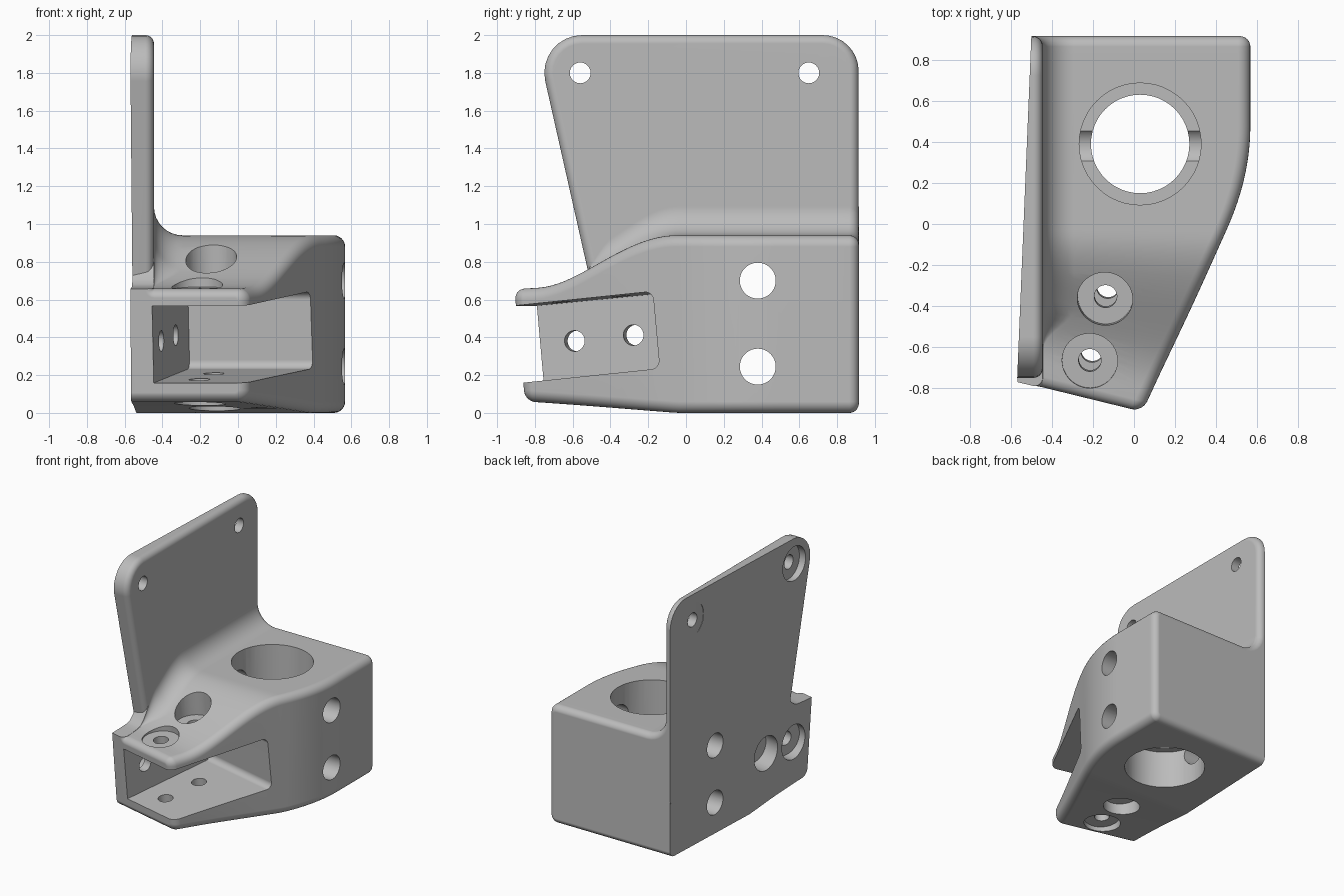
import bpy, bmesh, math
from mathutils import Vector, Matrix

if "Cube" in bpy.data.objects:
    bpy.data.objects.remove(bpy.data.objects["Cube"], do_unlink=True)

grey = bpy.data.materials.new("light_grey")
grey.use_nodes = True
grey.diffuse_color = (0.5, 0.5, 0.5, 1)
for node in grey.node_tree.nodes:
    if node.type == "BSDF_PRINCIPLED":
        node.inputs["Base Color"].default_value = (0.5, 0.5, 0.5, 1)


# ---------- helpers ----------
def smooth(a, b, t):
    u = min(1, max(0, (t - a) / (b - a)))
    return u * u * (3 - 2 * u)


def finish(bm, name):
    bmesh.ops.recalc_face_normals(bm, faces=bm.faces)
    mesh = bpy.data.meshes.new(name)
    bm.to_mesh(mesh)
    bm.free()
    mesh.materials.append(grey)
    obj = bpy.data.objects.new(name, mesh)
    bpy.context.collection.objects.link(obj)
    return obj


def loft(name, rings):
    """Skin equal-length rings and cap both ends."""
    bm = bmesh.new()
    rows = [[bm.verts.new(p) for p in ring] for ring in rings]
    n = len(rows[0])
    for a, b in zip(rows, rows[1:]):
        for i in range(n):
            j = (i + 1) % n
            bm.faces.new((a[i], a[j], b[j], b[i]))
    bm.faces.new(rows[0])
    bm.faces.new(rows[-1])
    return finish(bm, name)


def arc(cx, cz, r, a0, a1, n=6):
    angles = [math.radians(a0 + (a1 - a0) * i / n) for i in range(n + 1)]
    return [(cx + r * math.cos(a), cz + r * math.sin(a)) for a in angles]


def rounded(corners, inset=0, n=8):
    """Convex polygon of (u, v, radius), with round corners, shrunk by inset."""
    out = []
    for i, (u, v, r) in enumerate(corners):
        p = Vector((u, v))
        a = (Vector(corners[i - 1][:2]) - p).normalized()
        b = (Vector(corners[(i + 1) % len(corners)][:2]) - p).normalized()
        half = a.angle(b) / 2
        c = p + (a + b).normalized() * r / math.sin(half)
        start = p + a * r / math.tan(half) - c
        end = p + b * r / math.tan(half) - c
        for k in range(n + 1):
            d = start.slerp(end, k / n) if r > 0 else start
            out.append(c + d.normalized() * (r - inset))
    return out


def boolean(base, tool, operation="DIFFERENCE"):
    mod = base.modifiers.new(tool.name, "BOOLEAN")
    mod.operation, mod.solver, mod.object = operation, "EXACT", tool
    bpy.context.view_layer.objects.active = base
    bpy.ops.object.modifier_apply(modifier=mod.name)
    bpy.data.objects.remove(tool, do_unlink=True)


def drill(base, frame, start, end, r):
    """Cut a round hole between two points of the given frame."""
    s, e = frame @ Vector(start), frame @ Vector(end)
    turn = (e - s).to_track_quat("Z", "Y").to_matrix().to_4x4()
    bm = bmesh.new()
    bmesh.ops.create_cone(bm, cap_ends=True, segments=48, radius1=r, radius2=r,
                          depth=(e - s).length,
                          matrix=Matrix.Translation((s + e) / 2) @ turn)
    boolean(base, finish(bm, "drill"))


# ---------- block with a sloping nose ----------
FRONT, BACK, EDGE, CORNER, INNER = -0.92, 0.915, 0.05, 0.06, -0.445


def outer_x(y):
    return -0.57 + 0.0414 * (y + 0.77)


def right_x(t):
    if t < -0.03:
        return 0.45 + 0.459 * (t + 0.03)
    u = min(t + 0.03, 0.51)
    return 0.45 + 0.459 * (u - u * u / 1.02)


def top_z(t):
    s = smooth(-0.8, -0.05, t)
    return (0.655 + 0.06 * (t + 0.92)) * (1 - s) + 0.94 * s


def section(t, inset):
    """Cross-section: sharp outer side, round inner corners, fillet to plate."""
    xr, zt = right_x(t), top_z(t)
    zb = max(0, -0.07 * (t + 0.05))
    f = 0.002 + 0.15 * smooth(-0.75, -0.5, t)
    r = CORNER - inset
    pts = [(None, zb + inset)]
    pts += arc(xr - CORNER, zb + CORNER, r, -90, 0)
    pts += arc(xr - CORNER, zt - CORNER, r, 0, 90)
    pts += arc(INNER + f, zt + f, f + inset, 270, 180, 8)
    pts += [(None, zt + f)]
    k = 1 - smooth(-0.8, 0.1, t)
    ring = []
    for x, z in pts:
        left = x is None
        x = -0.55 if left else x
        for _ in range(3):
            y = t + k * (0.245 * (xr - x) - 0.095 * (z - 0.66))
            if left:
                x = outer_x(y) + 0.001
        ring.append((x, y, z))
    return ring


round_off = [(EDGE * (1 - math.cos(a)), EDGE * (1 - math.sin(a)))
             for a in [math.radians(d) for d in (5, 20, 35, 50, 65, 80)]]
round_off[0] = (0, EDGE * 0.92)
stations = [(FRONT + d, i) for d, i in round_off]
span = BACK - FRONT - 2 * EDGE
stations += [(FRONT + EDGE + span * i / 48, 0) for i in range(49)]
stations += [(BACK - d, i) for d, i in reversed(round_off)]
bracket = loft("mounting_bracket", [section(t, i) for t, i in stations])

# ---------- upright plate ----------
outline = [(-0.44, 0.4, 0.06), (0.914, 0.4, 0.06),
           (0.914, 2.0, 0.19), (-0.80, 2.0, 0.2)]
BEVEL = 0.045
rings = [[(outer_x(p.x), p.x, p.y) for p in rounded(outline)]]
for deg in range(0, 91, 15):
    a = math.radians(deg)
    inset = BEVEL * (1 - math.cos(a))
    x = INNER - BEVEL * (1 - math.sin(a))
    rings.append([(x, p.x, p.y) for p in rounded(outline, inset)])
boolean(bracket, loft("upright_plate", rings), "UNION")

# ---------- slanted nose pocket, open at front and inner side ----------
nose = (Matrix.Translation((-0.46, -0.81, 0.565))
        @ Matrix.Rotation(math.radians(-13.8), 4, "Z")
        @ Matrix.Rotation(math.radians(5.5), 4, "X"))
DEPTH, HEIGHT, WALL = 0.82, 0.41, 0.07
pocket = rounded([(-0.4, -HEIGHT, 0.02), (DEPTH, -HEIGHT, 0.045),
                  (DEPTH, 0, 0.045), (-0.4, 0, 0.02)])
boolean(bracket, loft("pocket", [[nose @ Vector((x, p.x, p.y)) for p in pocket]
                                 for x in (0, 1.5)]))

# ---------- counterbored screw holes around the pocket ----------
SCREW, HEAD = 0.055, 0.135
for y in (0.208, 0.53):
    x, z = 0.203, -HEIGHT / 2
    drill(bracket, nose, (x, y, -0.8), (x, y, 0.4), SCREW)
    drill(bracket, nose, (x, y, WALL), (x, y, 0.5), HEAD)
    drill(bracket, nose, (x, y, -HEIGHT - WALL), (x, y, -0.9), HEAD)
    drill(bracket, nose, (0.1, y, z), (-0.4, y, z), SCREW)
    drill(bracket, nose, (-WALL, y, z), (-0.4, y, z), HEAD)

# ---------- screw holes in the plate ----------
world = Matrix.Identity(4)
for y in (-0.56, 0.65):
    drill(bracket, world, (-0.8, y, 1.8), (-0.3, y, 1.8), SCREW)
    drill(bracket, world, (-0.8, y, 1.8), (-0.513, y, 1.8), HEAD)

# ---------- main stepped bore and cross holes ----------
bx, by = 0.03, 0.39
drill(bracket, world, (bx, by, -0.2), (bx, by, 1.3), 0.24)
drill(bracket, world, (bx, by, 0.64), (bx, by, 1.3), 0.297)
drill(bracket, world, (bx, by, -0.2), (bx, by, 0.30), 0.297)
for z in (0.245, 0.70):
    drill(bracket, world, (-0.9, 0.38, z), (0.9, 0.38, z), 0.095)

# ---------- shading ----------
bpy.ops.object.select_all(action="DESELECT")
bracket.select_set(True)
bpy.context.view_layer.objects.active = bracket
bpy.ops.object.shade_smooth_by_angle(angle=math.radians(30))
weighted = bracket.modifiers.new("even_shading", "WEIGHTED_NORMAL")
weighted.keep_sharp = True
